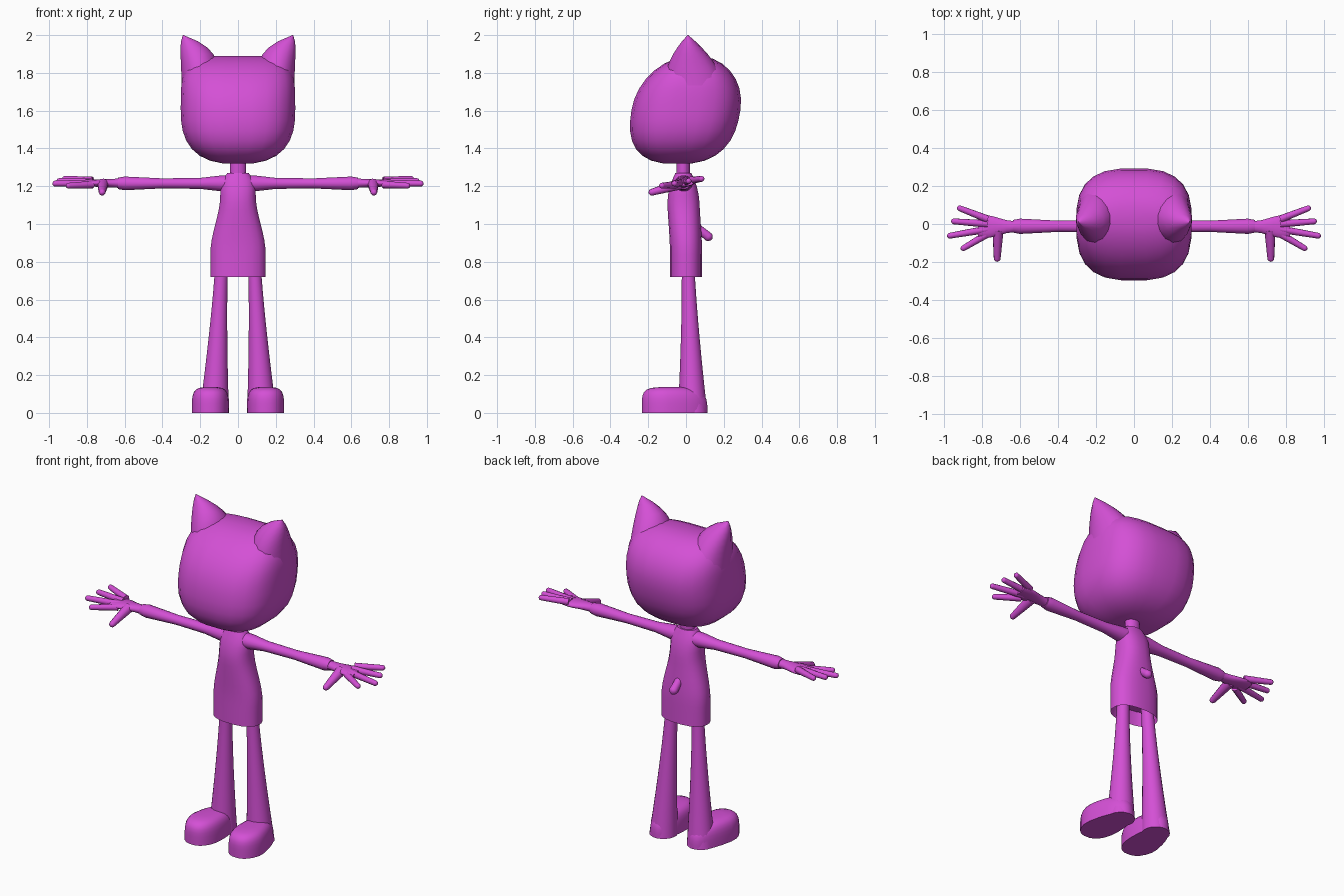
import bpy, bmesh, math
from mathutils import Vector

cube = bpy.data.objects.get("Cube")
if cube:
    bpy.data.objects.remove(cube, do_unlink=True)

colour = (0.66, 0.08, 0.67, 1)
magenta = bpy.data.materials.new("magenta")
magenta.use_nodes = True
magenta.diffuse_color = colour
magenta.node_tree.nodes["Principled BSDF"].inputs["Base Color"].default_value = colour


def steps(count):
    """Evenly spaced fractions from zero to one."""
    return [i / count for i in range(count + 1)]


def fall(t, power):
    """Superellipse profile: one at the middle, zero at the end."""
    return (1 - abs(t) ** power) ** (1 / power)


def ring(centre, u, v, power=2, sides=20):
    """Superellipse loop around a centre, spanned by two radius vectors."""
    loop = []
    for k in range(sides):
        angle = math.tau * (k + 0.5) / sides
        c, s = math.cos(angle), math.sin(angle)
        loop.append(Vector(centre)
                    + Vector(u) * math.copysign(abs(c) ** (2 / power), c)
                    + Vector(v) * math.copysign(abs(s) ** (2 / power), s))
    return loop


def level(x, y, z, width, depth, power=2, sides=20):
    """Horizontal loop."""
    return ring((x, y, z), (width, 0, 0), (0, depth, 0), power, sides)


def upright(x, y, z, depth, height):
    """Loop facing sideways, for parts that run along the arm."""
    return ring((x, y, z), (0, depth, 0), (0, 0, height), sides=16)


def loft(name, loops, mirror=False, angle=50):
    """Bridge loops into a closed, smooth-shaded part."""
    bm = bmesh.new()
    rows = [[bm.verts.new(point) for point in loop] for loop in loops]
    for low, high in zip(rows, rows[1:]):
        for i in range(len(low)):
            bm.faces.new((low[i - 1], low[i], high[i], high[i - 1]))
    bm.faces.new(rows[0])
    bm.faces.new(rows[-1])
    bmesh.ops.recalc_face_normals(bm, faces=bm.faces)
    mesh = bpy.data.meshes.new(name)
    bm.to_mesh(mesh)
    bm.free()
    mesh.materials.append(magenta)
    part = bpy.data.objects.new(name, mesh)
    bpy.context.collection.objects.link(part)
    bpy.ops.object.select_all(action='DESELECT')
    part.select_set(True)
    bpy.context.view_layer.objects.active = part
    bpy.ops.object.shade_smooth_by_angle(angle=math.radians(angle))
    if mirror:
        part.modifiers.new("Mirror", 'MIRROR').use_mirror_merge = False


def rod(name, start, end, thick, thin, mirror=False):
    """Tapered rod with a rounded tip."""
    start, end = Vector(start), Vector(end)
    axis = (end - start).normalized()
    u = axis.orthogonal().normalized()
    v = axis.cross(u)
    loops = [ring(start, u * thick, v * thick, sides=10)]
    for t in steps(3):
        reach = 0.98 * t
        radius = thin * fall(reach, 2)
        centre = end - axis * thin * (1 - reach)
        loops.append(ring(centre, u * radius, v * radius, sides=10))
    loft(name, loops, mirror)


# Head: broad block, squarer across the crown, with a forward chin
head = []
for s in steps(14):
    t = -math.cos(math.pi * (0.05 + 0.9 * s))
    across, along = (4, 2) if t > 0 else (2.6, 2.6)
    head.append(level(0, 0.045 * t, 1.605 + 0.288 * t,
                      0.305 * fall(t, across), 0.29 * fall(t, along),
                      power=2.8, sides=24))
loft("head", head, angle=80)

# Ears: cones leaning out to a pointed corner
loft("ears", [level(0.2 + 0.09 * t ** 4, 0.05 - 0.04 * t, 1.7 + 0.3 * t,
                    0.102 - 0.1 * t ** 5, 0.162 - 0.16 * t ** 2, sides=14)
              for t in steps(9)], mirror=True)

# Torso: loose garment narrowing to the shoulders, hollow at the hem
torso = [level(0, 0, 0.8, 0.13, 0.07, power=2.4)]
for t in steps(14):
    z = 0.72 + 0.55 * t
    waist = min(max((z - 0.85) / 0.3, 0), 1)
    waist *= waist * (3 - 2 * waist)
    shoulder = max(0, (z - 1.1) / 0.17)
    torso.append(level(0, -0.014 * waist, z,
                       (0.147 - 0.052 * waist) * (1 - 0.4 * shoulder ** 6),
                       0.086 * (1 - shoulder ** 2 / 2), power=2.4))
loft("torso", torso)

# Neck and stubby tail
loft("neck", [level(0, -0.015, z, 0.044, 0.036) for z in (1.2, 1.36)])
rod("tail", (0, 0.06, 0.98), (0, 0.137, 0.918), 0.022, 0.025)

# Arms: slim tubes with a flared cuff
cuff = {0: 0.05, 0.1: 0.046, 0.2: 0.033, 0.4: 0.03, 0.6: 0.041, 0.635: 0.034}
loft("arms", [upright(x, -0.012, 1.215, r, r * 0.9) for x, r in cuff.items()],
     mirror=True)

# Palms: flat and widening to the knuckles
loft("palms", [upright(0.61 + 0.21 * t, -0.014, 1.216,
                       0.03 + 0.03 * math.sin(2 * t) ** 3, 0.026 - 0.01 * t)
               for t in steps(7)], mirror=True)

# Fingers: fanned from the palm, each a little lower towards the thumb
fingers = {"little": (0.93, 0.088), "ring": (0.962, 0.015),
           "middle": (0.983, -0.064), "index": (0.91, -0.135)}
for label, (x, y) in fingers.items():
    rod(label + "_fingers", (0.77, 0.35 * y - 0.005, 1.222 + 0.1 * y),
        (x, y, 1.225 + 0.17 * y), 0.02, 0.0155, mirror=True)
rod("thumbs", (0.715, -0.03, 1.212), (0.72, -0.198, 1.163), 0.03, 0.018, mirror=True)

# Legs: flaring down to the heel
loft("legs", [level(0.086 + 0.04 * t, 0.01 + 0.025 * t, 0.8 - 0.8 * t,
                    0.034 + 0.045 * t ** 1.5, 0.034 + 0.045 * t ** 1.5)
              for t in steps(10)], mirror=True)

# Shoes: domed, broad at the toe and narrow at the heel
shoes = []
for s in steps(8):
    t = math.sin(1.5 * s)
    sole = level(0, -0.06 - 0.02 * t ** 3, 0.137 * t,
                 0.103 * fall(t, 4), 0.175 * fall(t, 4), power=2.4, sides=24)
    for point in sole:
        heel = max(0, (point.y + 0.12) / 0.235)
        point.x = 0.148 - 0.022 * heel + point.x * (1 - 0.28 * heel)
    shoes.append(sole)
loft("shoes", shoes, mirror=True)
